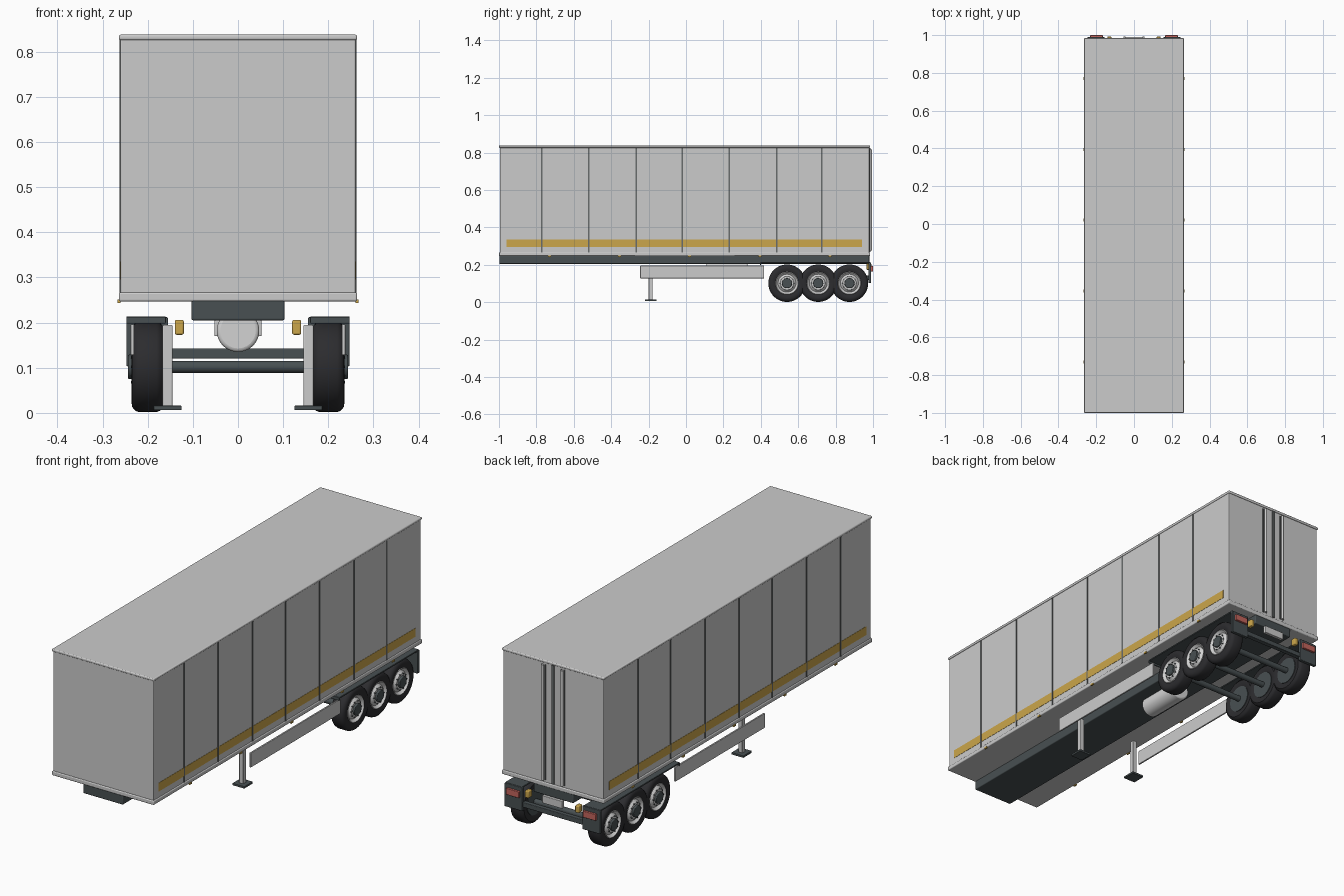
import bpy
from math import pi, cos, sin

if "Cube" in bpy.data.objects:
    bpy.data.objects.remove(bpy.data.objects["Cube"])


def material(name, r, g, b):
    m = bpy.data.materials.new(name)
    m.use_nodes = True
    m.diffuse_color = (r, g, b, 1)
    m.node_tree.nodes["Principled BSDF"].inputs["Base Color"].default_value = (r, g, b, 1)
    return m


BODY = material("light grey body", 0.6, 0.6, 0.6)
SEAM = material("seam grey", 0.14, 0.15, 0.15)
FRAME = material("dark steel", 0.065, 0.08, 0.085)
TYRE = material("tyre rubber", 0.025, 0.025, 0.028)
METAL = material("rim metal", 0.65, 0.65, 0.65)
GOLD = material("gold reflector", 0.6, 0.38, 0.07)
RED = material("tail light red", 0.55, 0.13, 0.11)


def finish(o, name, mat, bevel=0):
    o.name = name
    o.data.materials.append(mat)
    if bevel:
        mod = o.modifiers.new("Bevel", "BEVEL")
        mod.width, mod.segments = bevel, 3
    bpy.ops.object.shade_smooth_by_angle(angle=0.6)
    return o


def box(name, mat, x, y, z, bevel=0):
    """Box from (min, max) spans on each axis."""
    spans = (x, y, z)
    bpy.ops.mesh.primitive_cube_add(size=1, location=[(a + b) / 2 for a, b in spans])
    o = bpy.context.object
    o.scale = [b - a for a, b in spans]
    bpy.ops.object.transform_apply(location=False, rotation=False)
    return finish(o, name, mat, bevel)


def rod(name, mat, loc, r, length, axis, bevel=0, sides=32):
    rot = {"x": (0, pi / 2, 0), "y": (pi / 2, 0, 0), "z": (0, 0, 0)}[axis]
    bpy.ops.mesh.primitive_cylinder_add(vertices=sides, radius=r, depth=length,
                                        location=loc, rotation=rot)
    return finish(bpy.context.object, name, mat, bevel)


def lathe_x(name, mat, profile, loc, side, n=48):
    """Spin (x, radius) points about the x axis; side mirrors the profile."""
    verts = [(side * x, r * cos(2 * pi * i / n), r * sin(2 * pi * i / n))
             for i in range(n) for x, r in profile]
    k = len(profile)
    faces = []
    for i in range(n):
        for j in range(k - 1):
            a, b = i * k + j, (i + 1) % n * k + j
            f = (a, a + 1, b + 1, b)
            faces.append(f[::-1] if side > 0 else f)
    me = bpy.data.meshes.new(name)
    me.from_pydata(verts, [], faces)
    o = bpy.data.objects.new(name, me)
    bpy.context.collection.objects.link(o)
    o.location = loc
    bpy.ops.object.select_all(action="DESELECT")
    bpy.context.view_layer.objects.active = o
    o.select_set(True)
    bpy.ops.object.mode_set(mode="EDIT")
    bpy.ops.mesh.select_all(action="SELECT")
    bpy.ops.mesh.normals_make_consistent(inside=False)
    bpy.ops.object.mode_set(mode="OBJECT")
    return finish(o, name, mat)


def across(side, a, b):
    return tuple(sorted((side * a, side * b)))


# Cargo body, roof cap and floor rail
box("cargo_body", BODY, (-0.26, 0.26), (-0.995, 0.98), (0.26, 0.83), 0.003)
box("roof_cap", BODY, (-0.264, 0.264), (-1.0, 0.985), (0.826, 0.838), 0.004)
box("floor_rail", BODY, (-0.264, 0.264), (-1.0, 0.985), (0.247, 0.267), 0.004)

# Chassis beam
box("chassis_beam", FRAME, (-0.103, 0.103), (-0.998, 0.98), (0.205, 0.25), 0.004)

# Rear doors: centre gap and locking bars
box("door_gap", SEAM, (-0.006, 0.006), (0.979, 0.986), (0.27, 0.825))
for s in (-1, 1):
    rod("locking_bar", BODY, (s * 0.05, 0.988, 0.547), 0.006, 0.54, "z", sides=12)
    for dx in (-0.008, 0.008):
        rod("locking_bar_seam", SEAM, (s * 0.05 + dx, 0.981, 0.547), 0.003, 0.54, "z", sides=8)

POSTS = (-0.77, -0.52, -0.265, -0.02, 0.23, 0.485, 0.725)
AXLES = (0.54, 0.707, 0.874)

# Tyre and rim cross-sections as (outward offset, radius)
TYRE_PROFILE = ((-0.03, 0.06), (-0.035, 0.075), (-0.035, 0.088), (-0.028, 0.097), (-0.02, 0.1),
                (0.02, 0.1), (0.028, 0.097), (0.035, 0.088), (0.036, 0.075), (0.031, 0.06))
RIM_PROFILE = ((-0.03, 0.061), (0.031, 0.062), (0.034, 0.059), (0.028, 0.055),
               (0.022, 0.048), (0.034, 0.036), (0.036, 0.0))

for s in (-1, 1):
    # Side posts, reflective stripe and marker lamps
    box("side_stripe", GOLD, across(s, 0.258, 0.2612), (-0.96, 0.94), (0.295, 0.335))
    for y in POSTS:
        box("side_post", SEAM, across(s, 0.258, 0.2625), (y - 0.004, y + 0.004), (0.267, 0.826))
    for i in range(5):
        y = -0.73 + 0.375 * i
        box("side_marker", GOLD, across(s, 0.26, 0.267), (y - 0.008, y + 0.008), (0.243, 0.251))

    # Side guard
    box("side_guard", BODY, across(s, 0.230, 0.238), (-0.245, 0.418), (0.128, 0.196), 0.002)

    # Landing leg and foot
    box("landing_leg", BODY, across(s, 0.145, 0.167), (-0.2, -0.178), (0.014, 0.195), 0.003)
    box("leg_foot", FRAME, across(s, 0.125, 0.187), (-0.22, -0.157), (0.006, 0.016), 0.002)

    # Mudguard with turned-down front lip
    box("mudguard", FRAME, across(s, 0.16, 0.247), (0.4, 0.985), (0.207, 0.214), 0.002)
    box("mudguard_lip", FRAME, across(s, 0.16, 0.247), (0.396, 0.402), (0.198, 0.213), 0.002)

    # Wheels
    for y in AXLES:
        centre = (s * 0.2, y, 0.102)
        lathe_x("tyre", TYRE, TYRE_PROFILE, centre, s)
        lathe_x("rim", METAL, RIM_PROFILE, centre, s)
        rod("hub", FRAME, (s * 0.237, y, 0.102), 0.027, 0.014, "x", 0.003)
        rod("inner_wheel_disc", FRAME, (s * 0.17, y, 0.102), 0.061, 0.006, "x")
        for i in range(10):
            a = 2 * pi * i / 10
            rod("wheel_nut", FRAME, (s * 0.233, y + 0.036 * cos(a), 0.102 + 0.036 * sin(a)),
                0.003, 0.008, "x", sides=6)

    # Rear lamp panel, tail light and reflector block
    box("lamp_panel", FRAME, across(s, 0.155, 0.247), (0.975, 0.99), (0.103, 0.212), 0.003)
    box("tail_light", RED, across(s, 0.165, 0.232), (0.988, 1.0), (0.165, 0.195), 0.002)
    box("rear_reflector", GOLD, across(s, 0.12, 0.14), (0.965, 0.993), (0.173, 0.206), 0.004)

# Axles
for y in AXLES:
    rod("axle", FRAME, (0, y, 0.102), 0.0135, 0.36, "x")

# Rear bumper bar, plate holder and supports
box("bumper_bar", FRAME, (-0.16, 0.16), (0.962, 0.985), (0.12, 0.143), 0.003)
box("plate_holder", BODY, (-0.052, 0.052), (0.975, 0.99), (0.17, 0.205), 0.002)

# Air tank slung under the chassis
rod("air_tank", METAL, (0, 0.22, 0.182), 0.047, 0.22, "y", 0.008, 40)
